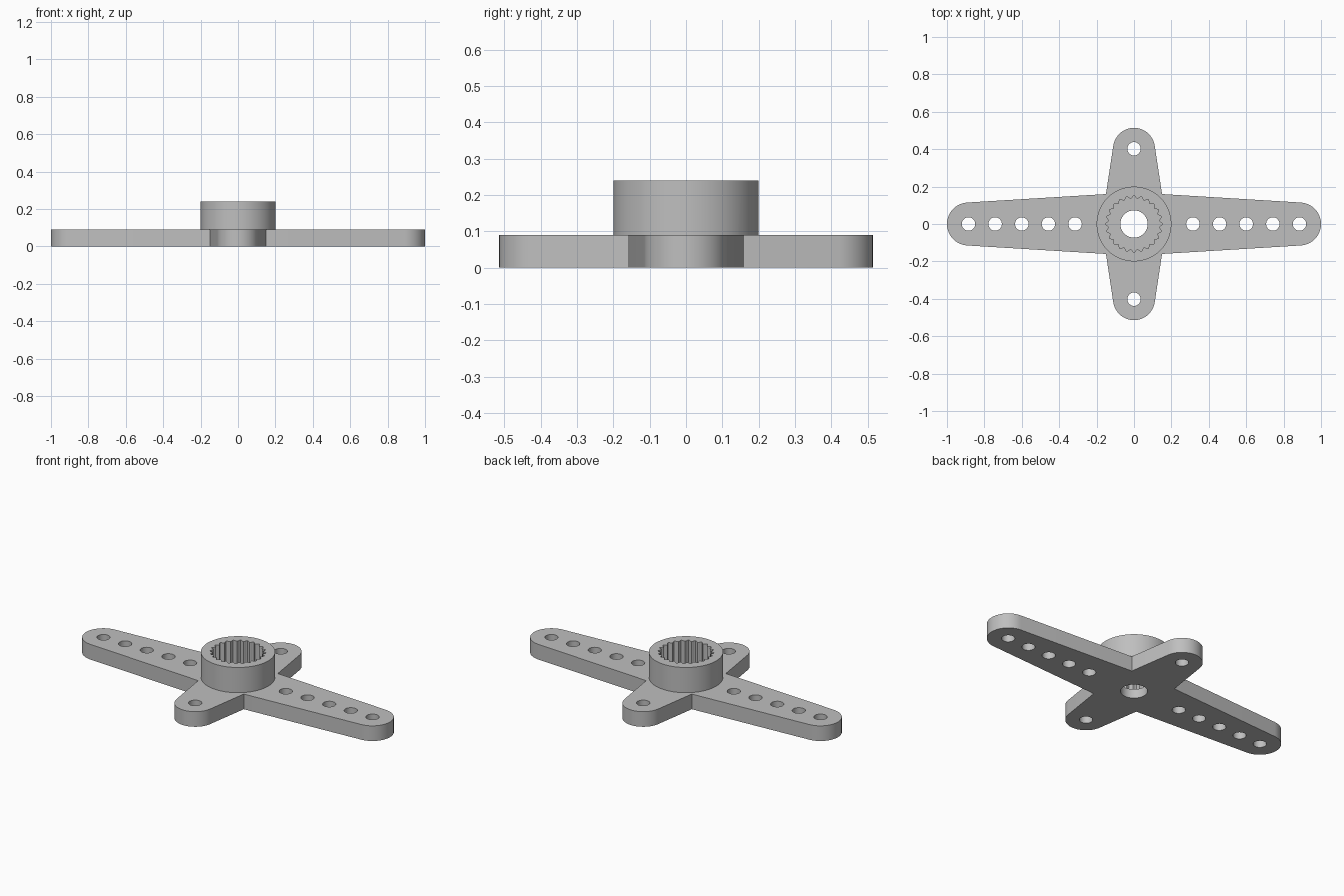
import bpy
import bmesh
from math import pi, sin, cos, atan2, radians

if "Cube" in bpy.data.objects:
    bpy.data.objects.remove(bpy.data.objects["Cube"], do_unlink=True)

PLATE_TOP, HUB_TOP, BORE_FLOOR = 0.09, 0.24, 0.055
CORNER_X, CORNER_Y = 0.15, 0.16
LONG_TIP, LONG_R = 0.885, 0.115
SHORT_TIP, SHORT_R = 0.402, 0.112
HOLE_R, TEETH = 0.036, 24

plastic = bpy.data.materials.new("grey plastic")
plastic.use_nodes = True
grey = (0.52, 0.52, 0.52, 1)
plastic.diffuse_color = grey
plastic.node_tree.nodes["Principled BSDF"].inputs["Base Color"].default_value = grey


def prism(name, outline, z0, z1):
    """Straight extrusion of a counter-clockwise outline."""
    bm = bmesh.new()
    face = bm.faces.new([bm.verts.new((x, y, z0)) for x, y in outline])
    top = bmesh.ops.extrude_face_region(bm, geom=[face])["geom"]
    bmesh.ops.translate(bm, vec=(0, 0, z1 - z0),
                        verts=[v for v in top if isinstance(v, bmesh.types.BMVert)])
    bmesh.ops.recalc_face_normals(bm, faces=bm.faces)
    mesh = bpy.data.meshes.new(name)
    bm.to_mesh(mesh)
    bm.free()
    mesh.materials.append(plastic)
    obj = bpy.data.objects.new(name, mesh)
    bpy.context.collection.objects.link(obj)
    return obj


def circle(r, n, cx=0, cy=0):
    return [(cx + r * cos(2 * pi * i / n), cy + r * sin(2 * pi * i / n)) for i in range(n)]


def combine(target, tool, operation):
    """Apply a boolean, then discard the tool."""
    mod = target.modifiers.new("cut", "BOOLEAN")
    mod.operation, mod.solver, mod.object = operation, "EXACT", tool
    bpy.context.view_layer.objects.active = target
    bpy.ops.object.modifier_apply(modifier=mod.name)
    bpy.data.objects.remove(tool, do_unlink=True)


def arm(heading, tip, r, base, half_width, n=24):
    """Rounded tip of a tapered arm, followed by the next inner corner."""
    half = pi / 2 - atan2(half_width - r, tip - base)
    cx, cy = tip * cos(heading), tip * sin(heading)
    return [(cx + r * cos(heading + a), cy + r * sin(heading + a))
            for a in (-half + 2 * half * i / n for i in range(n + 1))]


# Four-armed plate
outline = []
for k, (sx, sy) in enumerate([(1, 1), (-1, 1), (-1, -1), (1, -1)]):
    if k % 2 == 0:
        outline += arm(k * pi / 2, LONG_TIP, LONG_R, CORNER_X, CORNER_Y)
    else:
        outline += arm(k * pi / 2, SHORT_TIP, SHORT_R, CORNER_Y, CORNER_X)
    outline.append((sx * CORNER_X, sy * CORNER_Y))
body = prism("horn_body", outline, 0, PLATE_TOP)

# Raised hub
combine(body, prism("hub", circle(0.2, 64), 0.02, HUB_TOP), "UNION")

# Toothed bore, blind from the top
steps = TEETH * 8
bore = []
for i in range(steps):
    a = 2 * pi * i / steps
    r = 0.143 + 0.008 * cos(TEETH * a)
    bore.append((r * cos(a), r * sin(a)))
combine(body, prism("bore", bore, BORE_FLOOR, 0.3), "DIFFERENCE")

# Screw hole through the floor
combine(body, prism("screw_hole", circle(0.073, 40), -0.1, 0.2), "DIFFERENCE")

# Linkage holes along the arms
holes = [(s * (0.315 + 0.1425 * i), 0) for s in (-1, 1) for i in range(5)]
holes += [(0, s * SHORT_TIP) for s in (-1, 1)]
for x, y in holes:
    combine(body, prism("linkage_hole", circle(HOLE_R, 28, x, y), -0.1, 0.2), "DIFFERENCE")

# Smooth round walls, crisp edges
bpy.ops.object.select_all(action="DESELECT")
body.select_set(True)
bpy.context.view_layer.objects.active = body
bpy.ops.object.shade_smooth_by_angle(angle=radians(30))
